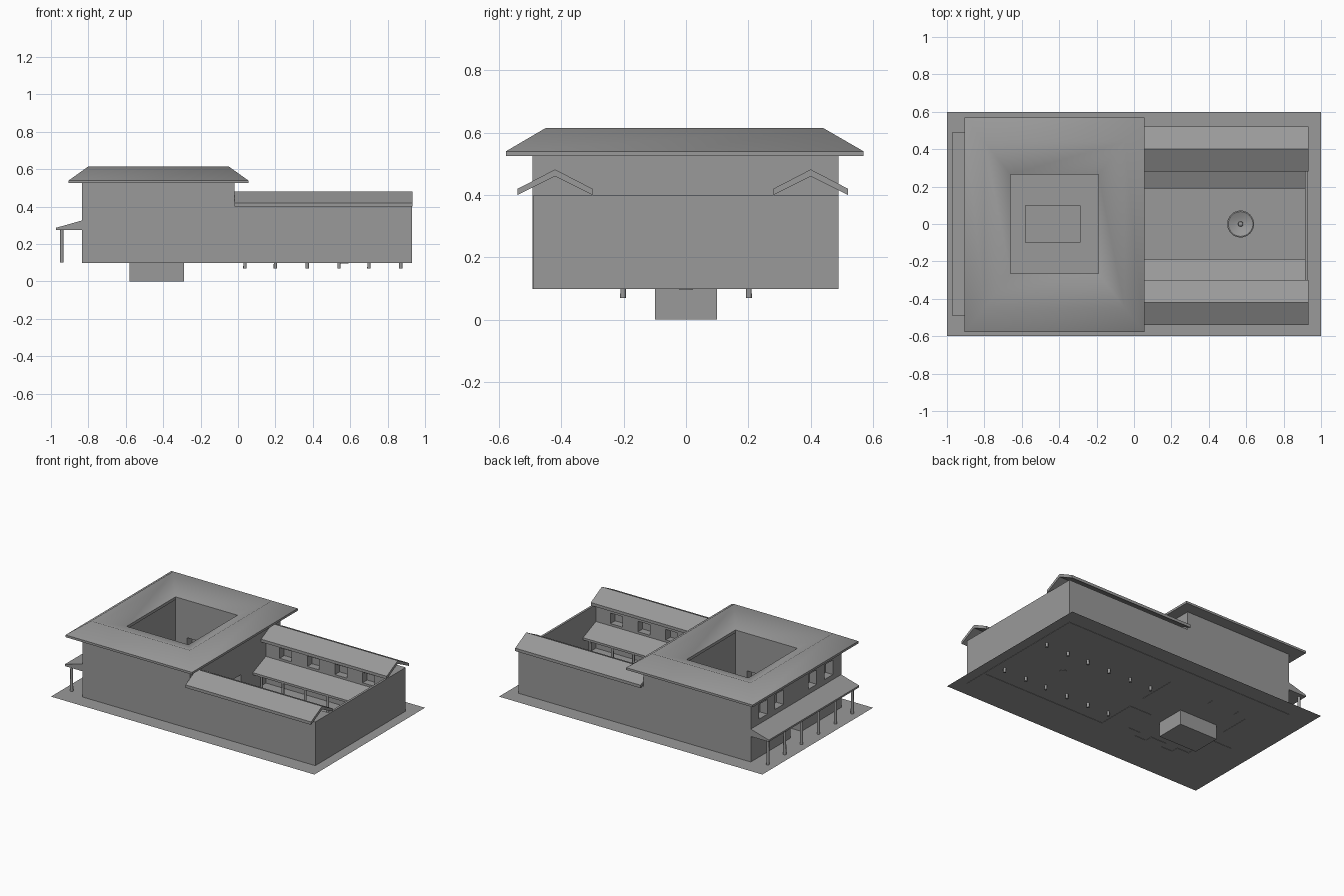
import bpy, bmesh, math
from mathutils import Vector

if "Cube" in bpy.data.objects:
    bpy.data.objects.remove(bpy.data.objects["Cube"])

# one dark grey for the whole model
grey = bpy.data.materials.new("dark_grey")
grey.diffuse_color = (.32, .32, .32, 1)
grey.use_nodes = True
grey.node_tree.nodes["Principled BSDF"].inputs["Base Color"].default_value = grey.diffuse_color


def make(name, bm, hide=False):
    bmesh.ops.recalc_face_normals(bm, faces=bm.faces)
    me = bpy.data.meshes.new(name)
    bm.to_mesh(me)
    bm.free()
    me.materials.append(grey)
    ob = bpy.data.objects.new(name, me)
    bpy.context.collection.objects.link(ob)
    if hide:
        ob.hide_render = True
        ob.hide_set(True)
    return ob


def boxes(name, specs, hide=False):
    """specs: (x0, x1, y0, y1, z0, z1)"""
    bm = bmesh.new()
    for x0, x1, y0, y1, z0, z1 in specs:
        vs = bmesh.ops.create_cube(bm, size=1)['verts']
        for v in vs:
            v.co = Vector((x0 + (v.co.x + .5) * (x1 - x0), y0 + (v.co.y + .5) * (y1 - y0),
                           z0 + (v.co.z + .5) * (z1 - z0)))
    return make(name, bm, hide)


def prism(name, profile, a, b, axis):
    """Extrude a (side, z) profile along x or y."""
    bm = bmesh.new()
    ends = [[bm.verts.new((t, s, z) if axis == 'x' else (s, t, z)) for s, z in profile] for t in (a, b)]
    n = len(profile)
    for e in ends:
        bm.faces.new(e)
    for i in range(n):
        j = (i + 1) % n
        bm.faces.new((ends[0][i], ends[0][j], ends[1][j], ends[1][i]))
    return make(name, bm)


def cut(ob, cutter):
    m = ob.modifiers.new("cut", 'BOOLEAN')
    m.operation, m.solver, m.object = 'DIFFERENCE', 'EXACT', cutter


def smooth(ob, deg):
    bpy.ops.object.select_all(action='DESELECT')
    ob.select_set(True)
    bpy.context.view_layer.objects.active = ob
    bpy.ops.object.shade_smooth_by_angle(angle=math.radians(deg))


def columns(name, points, r, z0, z1):
    bm = bmesh.new()
    for x, y in points:
        vs = bmesh.ops.create_cone(bm, cap_ends=True, segments=16, radius1=r, radius2=r * .9,
                                   depth=z1 - z0)['verts']
        bmesh.ops.translate(bm, verts=vs, vec=(x, y, (z0 + z1) / 2))
    smooth(make(name, bm), 40)


# ground sheet with sunken basin
bm = bmesh.new()
xs, ys = (-1, -.58, -.29, 1), (-.6, -.1, .1, .6)
g = [[bm.verts.new((x, y, .1)) for y in ys] for x in xs]
for i in range(3):
    for j in range(3):
        if (i, j) != (1, 1):
            bm.faces.new((g[i][j], g[i + 1][j], g[i + 1][j + 1], g[i][j + 1]))
rim = [g[1][1], g[2][1], g[2][2], g[1][2]]
low = [bm.verts.new((v.co.x, v.co.y, 0)) for v in rim]
for i in range(4):
    bm.faces.new((rim[i], rim[(i + 1) % 4], low[(i + 1) % 4], low[i]))
bm.faces.new(low)
make("ground_and_basin", bm)

# atrium house with courtyard, windows and doors
house = boxes("atrium_house", [(-.835, -.02, -.492, .49, .098, .53)])
cut(house, boxes("courtyard_cutter", [(-.665, -.185, -.27, .27, 0, .7)], True))
openings = [(-.9, -.78, y - .045, y + .045, .36, .46) for y in (-.355, -.18, .18, .355)]
openings += [(-.9, -.6, -.06, .06, .05, .26), (-.25, .05, -.06, .06, .05, .26)]
for x in (-.53, -.32):
    openings += [(x - .045, x + .045, .2, .32, .05, .285), (x - .045, x + .045, -.32, -.2, .05, .285)]
cut(house, boxes("opening_cutter", openings, True))

# atrium roof: ridge ring falling outward to eaves and inward to the opening
bm = bmesh.new()
loops = []
for x0, x1, y0, y1, z in ((-.905, .055, -.578, .57, .525), (-.905, .055, -.578, .57, .54),
                          (-.8, -.05, -.45, .44, .615), (-.66, -.19, -.265, .265, .545),
                          (-.66, -.19, -.265, .265, .525)):
    loops.append([bm.verts.new(c) for c in ((x0, y0, z), (x1, y0, z), (x1, y1, z), (x0, y1, z))])
for k in range(5):
    a, b = loops[k], loops[(k + 1) % 5]
    for i in range(4):
        j = (i + 1) % 4
        bm.faces.new((a[i], a[j], b[j], b[i]))
bmesh.ops.recalc_face_normals(bm, faces=bm.faces)
for f in bm.faces:
    f.smooth = f.normal.z > .1
for e in bm.edges:
    e.smooth = all(f.smooth for f in e.link_faces)
make("atrium_roof", bm)

# garden wings, end wall, roofs and porticoes
for side, s in (("front", -1), ("back", 1)):
    y0, y1 = sorted((s * .49, s * .33))
    wing = boxes(side + "_wing", [(-.02, .93, y0, y1, .098, .4)])
    w0, w1 = sorted((s * .28, s * .38))
    cut(wing, boxes(side + "_window_cutter",
                    [(x - .045, x + .045, w0, w1, .298, .37) for x in (.13, .34, .55, .76)], True))
    p = s * .41 - .01
    prism(side + "_gable_roof", [(p - .12, .4), (p - .12, .42), (p, .482), (p + .12, .42),
                                 (p + .12, .4), (p, .46)], -.02, .933, 'x')
    e = s * .19
    prism(side + "_portico_roof", [(s * .335, .27), (s * .335, .285), (e, .225), (e, .21)], -.02, .916, 'x')
    columns(side + "_garden_columns", [(x, s * .202) for x in (.037, .2, .37, .54, .7, .87)],
            .009, .07, .222)
boxes("garden_end_wall", [(.915, .93, -.335, .335, .098, .4)])

# entrance portico
prism("entrance_roof", [(-.972, .275), (-.972, .287), (-.83, .327), (-.83, .275)], -.49, .49, 'y')
columns("entrance_columns", [(-.942, -.458 + i * .1832) for i in range(6)], .01, .1, .28)

# fountain turned from a profile
bm = bmesh.new()
prof = [(0, .097), (.022, .097), (.022, .108), (.014, .114), (.012, .13), (.04, .138), (.072, .158),
        (.066, .16), (.035, .147), (.014, .144), (.012, .162), (0, .168)]
vs = [bm.verts.new((r, 0, z)) for r, z in prof]
es = [bm.edges.new(vs[i:i + 2]) for i in range(len(vs) - 1)]
bmesh.ops.spin(bm, geom=vs + es, cent=(0, 0, 0), axis=(0, 0, 1), angle=math.tau, steps=32)
bmesh.ops.remove_doubles(bm, verts=bm.verts, dist=.0002)
bmesh.ops.translate(bm, verts=bm.verts, vec=(.57, 0, 0))
smooth(make("fountain", bm), 40)
